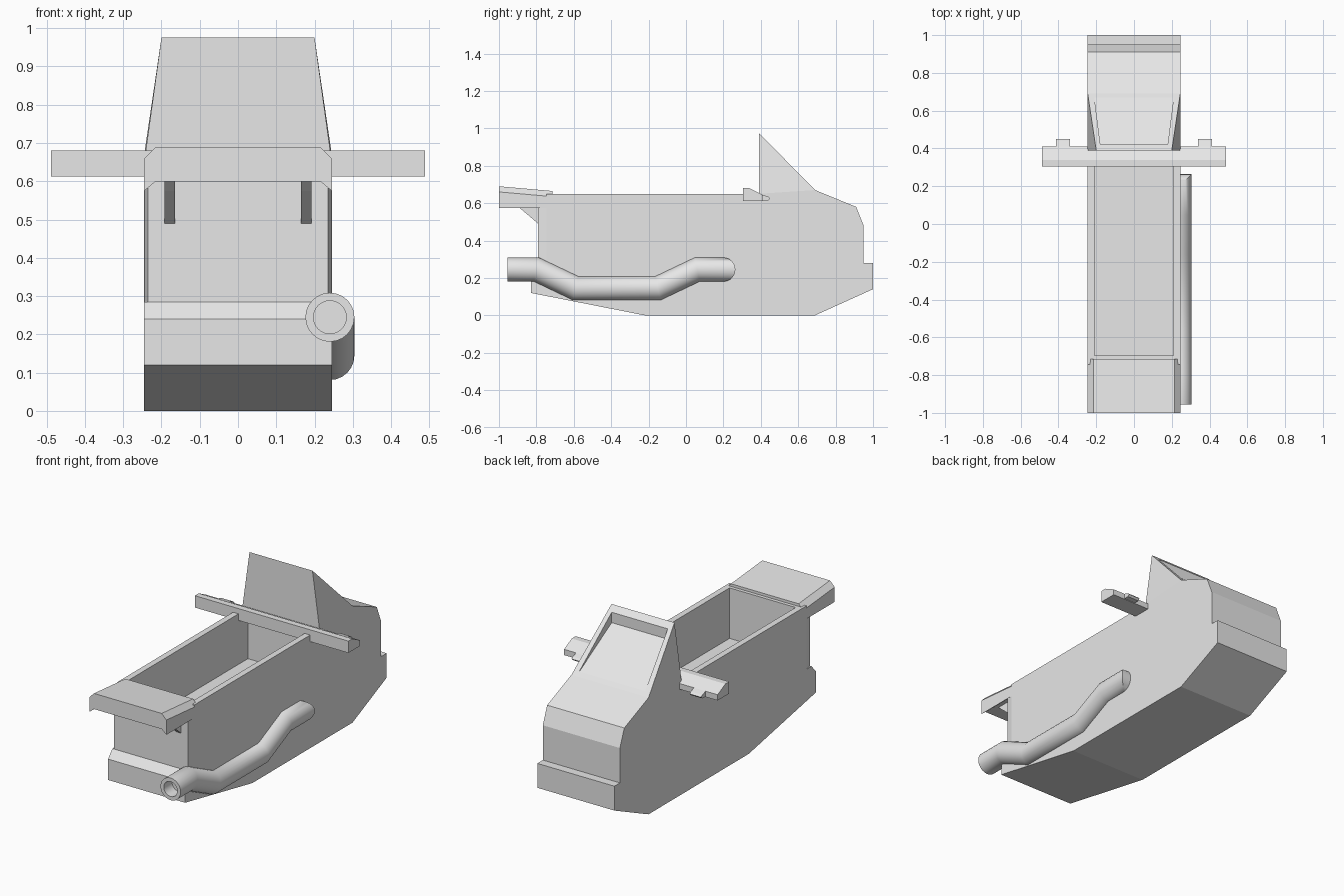
import bpy, bmesh, math
from mathutils import Vector

if "Cube" in bpy.data.objects:
    bpy.data.objects.remove(bpy.data.objects["Cube"])

grey = bpy.data.materials.new("plain_grey")
grey.use_nodes = True
COLOUR = (0.8, 0.8, 0.8, 1)
grey.diffuse_color = COLOUR
grey.node_tree.nodes["Principled BSDF"].inputs["Base Color"].default_value = COLOUR


def finish(name, bm):
    bmesh.ops.recalc_face_normals(bm, faces=bm.faces)
    mesh = bpy.data.meshes.new(name)
    bm.to_mesh(mesh)
    bm.free()
    mesh.materials.append(grey)
    ob = bpy.data.objects.new(name, mesh)
    bpy.context.collection.objects.link(ob)
    return ob


def loft(name, rings):
    """Join matching rings of points and cap both ends."""
    bm = bmesh.new()
    rows = [[bm.verts.new(p) for p in ring] for ring in rings]
    n = len(rows[0])
    for a, b in zip(rows, rows[1:]):
        for i in range(n):
            j = (i + 1) % n
            bm.faces.new((a[i], a[j], b[j], b[i]))
    bm.faces.new(rows[0])
    bm.faces.new(rows[-1])
    return finish(name, bm)


def side_prism(name, profile, half, x=0):
    """Extrude a (y, z) profile across x."""
    return loft(name, [[(x + s * half, y, z) for y, z in profile] for s in (-1, 1)])


def hull(name, half_points):
    """Convex solid from points mirrored across x."""
    bm = bmesh.new()
    for x, y, z in half_points:
        for s in (-1, 1):
            bm.verts.new((s * x, y, z))
    result = bmesh.ops.convex_hull(bm, input=bm.verts)
    loose = [v for v in result["geom_interior"] if isinstance(v, bmesh.types.BMVert)]
    bmesh.ops.delete(bm, geom=loose, context="VERTS")
    bmesh.ops.dissolve_limit(bm, angle_limit=0.01, verts=bm.verts, edges=bm.edges)
    return finish(name, bm)


def cut(ob, cutter):
    cutter.hide_render = True
    mod = ob.modifiers.new("cut", "BOOLEAN")
    mod.operation = "DIFFERENCE"
    mod.solver = "EXACT"
    mod.object = cutter
    bpy.context.view_layer.objects.active = ob
    bpy.ops.object.modifier_apply(modifier=mod.name)
    bpy.data.objects.remove(cutter)


W = 0.245

# Main body with an open tub
body = side_prism("body", [
    (-0.83, 0.12), (-0.22, 0), (0.69, 0), (1, 0.14), (1, 0.28), (0.95, 0.28),
    (0.95, 0.48), (0.91, 0.58), (0.69, 0.67), (0.39, 0.65), (-0.745, 0.65),
    (-0.745, 0.285), (-0.79, 0.285), (-0.83, 0.24)], W)
cut(body, side_prism("tub_cutter", [
    (-0.695, 0.36), (0.39, 0.36), (0.39, 0.8), (-0.695, 0.8)], 0.21))

# Front panel with narrowing sides
hull("front_panel", [(x, y, z) for x, y in ((0.235, -0.79), (W, -0.74))
                     for z in (0.28, 0.62)])

# Raised screen with a sloping recess behind
screen = hull("screen", [(W, 0.39, 0.65), (W, 0.69, 0.67), (W, 0.69, 0.6),
                         (W, 0.39, 0.6), (0.2, 0.39, 0.975)])
cut(screen, hull("recess_cutter", [(0.178, 0.42, 0.885), (0.178, 0.42, 1.05),
                                   (0.21, 0.67, 0.688), (0.21, 0.67, 0.85)]))

# Front canopy with chamfered corners and side skirts
def canopy_ring(y, drop):
    half = [(0.215, 0.6), (W, 0.575), (W, 0.66 - drop), (0.215, 0.69 - drop)]
    return [(x, y, z) for x, z in half] + [(-x, y, z) for x, z in reversed(half)]


loft("canopy", [canopy_ring(-1, 0), canopy_ring(-0.715, 0.025)])

# Canopy brackets and crossbar lugs
for side, word in ((-1, "right"), (1, "left")):
    side_prism(word + "_bracket", [(-0.92, 0.602), (-0.89, 0.575), (-0.79, 0.49),
                                   (-0.77, 0.49), (-0.77, 0.602)], 0.014, side * 0.178)
    side_prism(word + "_lug", [(0.38, 0.615), (0.44, 0.615), (0.45, 0.625),
                               (0.44, 0.635), (0.38, 0.655)], 0.037, side * 0.375)

# Crossbar
side_prism("crossbar", [(0.305, 0.612), (0.41, 0.612), (0.41, 0.645),
                        (0.34, 0.68), (0.305, 0.68)], 0.488)

# Exhaust pipe swept with mitred bends, hollow at the front
path = [Vector(p) for p in (
    (0.24, -0.955, 0.245), (0.24, -0.8, 0.245), (0.24, -0.59, 0.145),
    (0.24, -0.15, 0.145), (0.24, 0.06, 0.245), (0.24, 0.2, 0.245), (0.1, 0.2, 0.245))]


def circle(radius, y, n=24):
    return [Vector((0.24 + radius * math.cos(i * math.tau / n), y,
                    0.245 + radius * math.sin(i * math.tau / n))) for i in range(n)]


ring = circle(0.064, path[0].y)
rings = [circle(0.043, -0.88), circle(0.043, path[0].y), ring]
for k in range(1, len(path)):
    along = (path[k] - path[k - 1]).normalized()
    ahead = (path[k + 1] - path[k]).normalized() if k + 1 < len(path) else along
    plane = along + ahead
    ring = [p + along * ((path[k] - p).dot(plane) / along.dot(plane)) for p in ring]
    rings.append(ring)
pipe = loft("exhaust_pipe", rings)
bpy.ops.object.select_all(action="DESELECT")
pipe.select_set(True)
bpy.context.view_layer.objects.active = pipe
bpy.ops.object.shade_smooth_by_angle(angle=math.radians(40))
